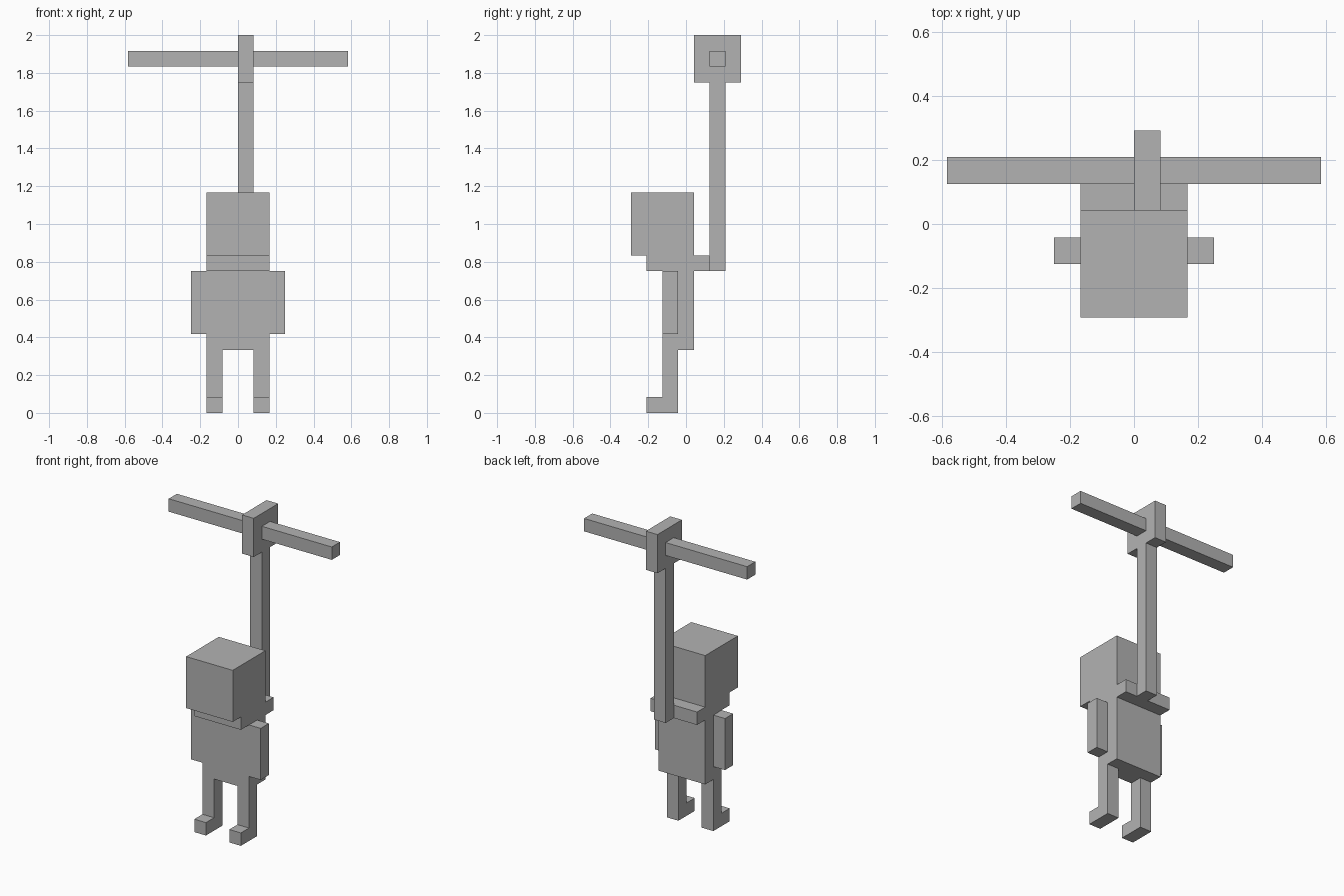
import bpy
import bmesh

if "Cube" in bpy.data.objects:
    bpy.data.objects.remove(bpy.data.objects["Cube"], do_unlink=True)

U = 1 / 12  # one block of the blocky grid

# Single flat grey
grey = bpy.data.materials.new("grey")
grey.use_nodes = True
colour = (0.45, 0.45, 0.45, 1)
grey.diffuse_color = colour
grey.node_tree.nodes["Principled BSDF"].inputs["Base Color"].default_value = colour


def prism(name, x0, x1, profile):
    """Extrude a (y, z) side profile from x0 to x1, all in blocks."""
    bm = bmesh.new()
    face = bm.faces.new([bm.verts.new((x0 * U, y * U, z * U)) for y, z in profile])
    ext = bmesh.ops.extrude_face_region(bm, geom=[face])
    verts = [g for g in ext["geom"] if isinstance(g, bmesh.types.BMVert)]
    bmesh.ops.translate(bm, verts=verts, vec=((x1 - x0) * U, 0, 0))
    bmesh.ops.recalc_face_normals(bm, faces=bm.faces[:])
    mesh = bpy.data.meshes.new(name)
    bm.to_mesh(mesh)
    bm.free()
    mesh.materials.append(grey)
    obj = bpy.data.objects.new(name, mesh)
    bpy.context.collection.objects.link(obj)
    return obj


def box(name, x0, x1, y0, y1, z0, z1):
    return prism(name, x0, x1, [(y0, z0), (y1, z0), (y1, z1), (y0, z1)])


# Body
box("head", -2, 2, -3.5, 0.5, 10, 14)
box("collar", -2, 2, -2.5, 1.5, 9, 10)
box("torso", -2, 2, -1.5, 0.5, 4, 9)

# Arms and legs; each leg is an L profile with the foot pointing forward
leg_profile = [(-2.5, 0), (-0.5, 0), (-0.5, 4), (-1.5, 4), (-1.5, 1), (-2.5, 1)]
for side, s in (("left", 1), ("right", -1)):
    box(side + "_arm", *sorted((2 * s, 3 * s)), -1.5, -0.5, 5, 9)
    prism(side + "_leg", *sorted((1 * s, 2 * s)), leg_profile)

# Rotor on a post behind the head, one block off centre
box("rotor_post", 0, 1, 1.5, 2.5, 9, 21)
box("rotor_hub", 0, 1, 0.5, 3.5, 21, 24)
box("right_blade", -7, 0, 1.5, 2.5, 22, 23)
box("left_blade", 1, 7, 1.5, 2.5, 22, 23)
